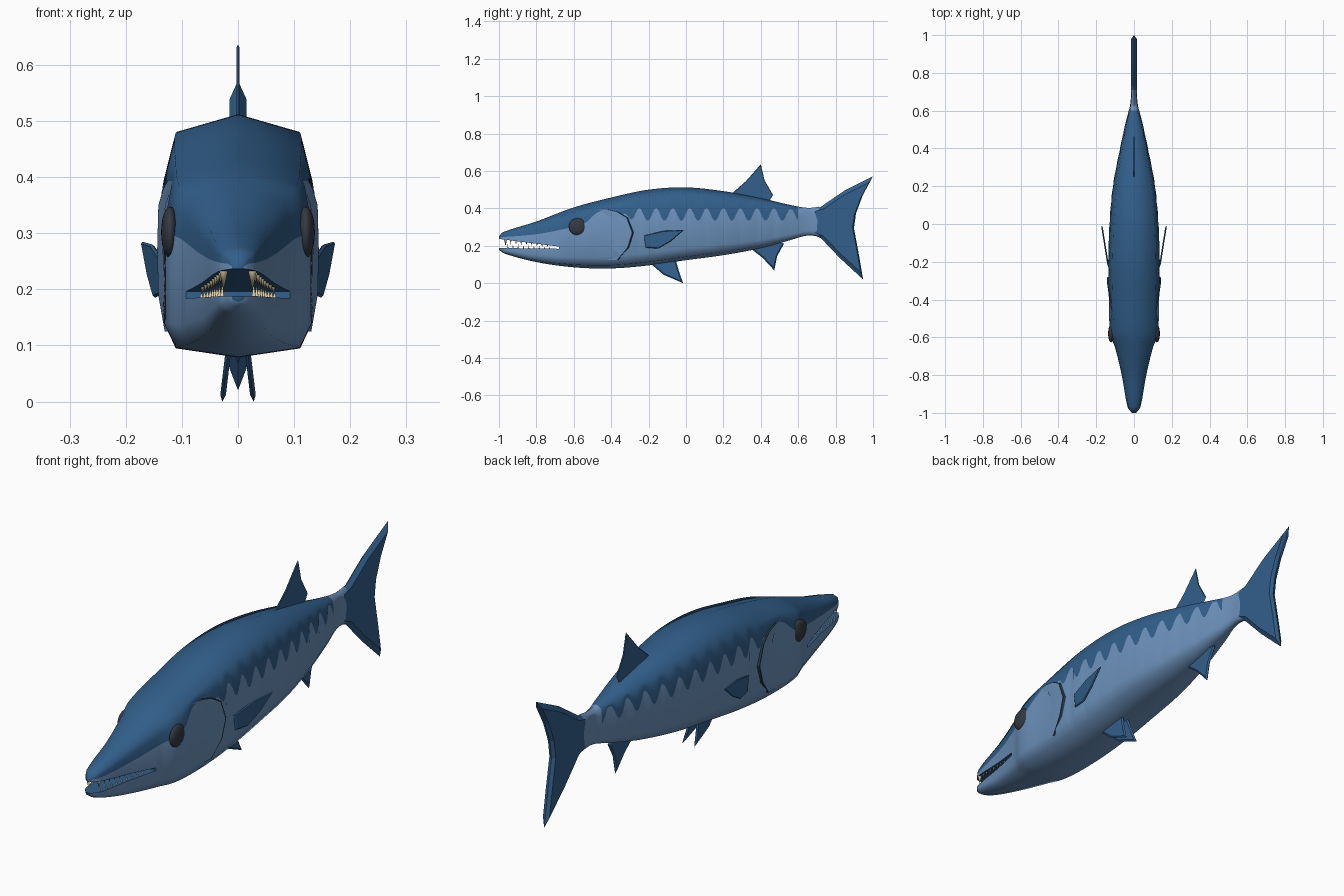
import bpy, bmesh, math
from mathutils import Vector

if "Cube" in bpy.data.objects:
    bpy.data.objects.remove(bpy.data.objects["Cube"], do_unlink=True)


def material(name, colour):
    m = bpy.data.materials.new(name)
    m.use_nodes = True
    rgba = (*colour, 1)
    m.diffuse_color = rgba
    m.node_tree.nodes["Principled BSDF"].inputs["Base Color"].default_value = rgba
    return m


BACK = material("back_blue", (.032, .115, .26))
BELLY = material("belly_blue", (.15, .285, .50))
EYE = material("eye_dark", (.034, .042, .054))
LINE = material("gill_shadow", (.02, .045, .08))
TOOTH = material("tooth_ivory", (.75, .64, .40))


def finish(name, bm, mats, angle=None):
    bmesh.ops.recalc_face_normals(bm, faces=bm.faces)
    mesh = bpy.data.meshes.new(name)
    bm.to_mesh(mesh)
    bm.free()
    for m in mats:
        mesh.materials.append(m)
    ob = bpy.data.objects.new(name, mesh)
    bpy.context.collection.objects.link(ob)
    if angle:
        smooth(ob, angle)
    return ob


def activate(ob):
    bpy.ops.object.select_all(action='DESELECT')
    ob.select_set(True)
    bpy.context.view_layer.objects.active = ob


def smooth(ob, angle):
    activate(ob)
    bpy.ops.object.shade_smooth_by_angle(angle=math.radians(angle))


def curve(keys, u, soft=True):
    """Value at u of a curve through the (u, value) keys."""
    if u <= keys[0][0]:
        return keys[0][1]
    if u >= keys[-1][0]:
        return keys[-1][1]
    i = max(k for k in range(len(keys) - 1) if keys[k][0] <= u)

    def slope(k):
        a, b = keys[max(k - 1, 0)], keys[min(k + 1, len(keys) - 1)]
        return (b[1] - a[1]) / (b[0] - a[0])
    (x0, y0), (x1, y1) = keys[i], keys[i + 1]
    d = x1 - x0
    t = (u - x0) / d
    if not soft:
        return y0 + (y1 - y0) * t
    s = t * t * (3 - 2 * t)
    return (y0 * (1 - s) + y1 * s + d * slope(i) * t * (1 - t) ** 2
            - d * slope(i + 1) * t * t * (1 - t))


# Body profiles along y
TOP = [(-1, .25), (-.98, .272), (-.8, .33), (-.6, .405), (-.4, .458), (-.2, .5),
       (0, .512), (.2, .492), (.4, .455), (.55, .42), (.65, .403), (.72, .41)]
BOTTOM = [(-1, .178), (-.97, .158), (-.8, .113), (-.6, .085), (-.4, .079), (-.2, .095),
          (0, .123), (.2, .15), (.4, .187), (.55, .228), (.65, .255), (.72, .248)]
WIDTH = [(-1, .012), (-.97, .034), (-.8, .066), (-.66, .1), (-.58, .128), (-.4, .136),
         (-.2, .138), (0, .131), (.2, .113), (.4, .075), (.55, .042), (.63, .021), (.72, .014)]
SECTION = [(0, 0), (.045, .82), (.17, .98), (.45, 1), (.7, .985), (.92, .82), (1, 0)]
EDGE = [(-1, .245), (-.8, .262), (-.65, .29), (-.55, .315), (-.46, .385), (-.36, .365)]


def half_width(y, z):
    lo, hi = curve(BOTTOM, y), curve(TOP, y)
    return curve(WIDTH, y) * curve(SECTION, (z - lo) / (hi - lo), False)


def colour_edge(y):
    """Height where the dark back meets the pale side."""
    if y < -.34:
        return curve(EDGE, y)
    fade = min(1, (y + .34) / .06)
    return .367 + fade * .035 * math.cos((y + .25) * math.tau / .09)


# Body lofted in rings, with one edge loop on the colour boundary
bm = bmesh.new()
rings, stations = [], [-1 + .01 * i for i in range(172)]
for y in stations:
    lo, hi = curve(BOTTOM, y), curve(TOP, y)
    f = min(.87, max(.25, (colour_edge(y) - lo) / (hi - lo)))
    half = [(t, curve(WIDTH, y) * curve(SECTION, t, False))
            for t in (1, .92, (f + .92) / 2, f, .17, .045, 0)]
    pts = half + [(t, -w) for t, w in half[-2:0:-1]]
    rings.append([bm.verts.new((w, y, lo + t * (hi - lo))) for t, w in pts])
count = len(rings[0])
for y, a, b in zip(stations, rings, rings[1:]):
    for i in range(count):
        j = (i + 1) % count
        face = bm.faces.new((a[i], a[j], b[j], b[i]))
        face.material_index = 1 if 3 <= i <= 8 or y > .595 else 0
bm.faces.new(rings[0])
bm.faces.new(rings[-1]).material_index = 1
body = finish("body", bm, [BACK, BELLY])


def plate(name, outline, half, shrink=.85, offset=lambda y, z: 0, mat=BACK, angle=None):
    """Plate in the yz plane, thinning to a sharp rim."""
    bm = bmesh.new()
    c = sum((Vector(p) for p in outline), Vector((0, 0))) / len(outline)
    loops = []
    for x, k in ((-half, shrink), (0, 1), (half, shrink)):
        pts = [c + (Vector(p) - c) * k for p in outline]
        loops.append([bm.verts.new((x + offset(*p), *p)) for p in pts])
    n = len(outline)
    for a, b in zip(loops, loops[1:]):
        for i in range(n):
            bm.faces.new((a[i], a[(i + 1) % n], b[(i + 1) % n], b[i]))
    bm.faces.new(loops[0])
    bm.faces.new(loops[-1])
    return finish(name, bm, [mat], angle)


# Open mouth, cut as a wedge
MOUTH_TOP = [(-1.05, .243), (-.68, .196)]
MOUTH_LOW = [(-1.05, .189), (-.68, .184)]
cutter = plate("mouth_cutter", MOUTH_TOP + MOUTH_LOW[::-1], .2, 1)
cutter.hide_render = True
cut = body.modifiers.new("mouth", 'BOOLEAN')
cut.operation, cut.solver, cut.object = 'DIFFERENCE', 'EXACT', cutter
activate(body)
bpy.ops.object.modifier_apply(modifier=cut.name)
bpy.data.objects.remove(cutter, do_unlink=True)
smooth(body, 65)

# Tail and middle fins
plate("tail_fin", [(.67, .395), (.72, .408), (.85, .497), (1, .572), (.945, .47), (.909, .374),
                   (.898, .294), (.925, .15), (.947, .02), (.823, .134), (.72, .242), (.67, .262)],
      .015, .87)
plate("dorsal_fin", [(.24, .475), (.32, .545), (.4, .636), (.42, .55), (.465, .472), (.44, .43)],
      .003, .95)
plate("anal_fin", [(.34, .19), (.41, .135), (.472, .068), (.487, .144), (.524, .212), (.47, .23)],
      .006)

for side, label in ((1, "left"), (-1, "right")):
    # Paired fins
    plate(label + "_pectoral_fin",
          [(-.225, .255), (-.12, .28), (-.01, .285), (-.08, .225), (-.15, .185), (-.215, .19)],
          .004, .92, lambda y, z: side * (.136 + .16 * (y + .225)))
    plate(label + "_pelvic_fin",
          [(-.19, .105), (-.12, .045), (-.015, 0), (-.035, .055), (-.055, .125), (-.12, .135)],
          .005, .85, lambda y, z: side * (.028 - .12 * z))

    # Eye
    bm = bmesh.new()
    bmesh.ops.create_uvsphere(bm, u_segments=20, v_segments=12, radius=1)
    bmesh.ops.scale(bm, vec=(.016, .047, .046), verts=bm.verts)
    bmesh.ops.translate(bm, vec=(side * .121, -.58, .302), verts=bm.verts)
    finish(label + "_eye", bm, [EYE], 60)

    # Gill cover with a raised rear rim
    bm = bmesh.new()
    rows = []
    for y, z in [(-.43, .395), (-.37, .38), (-.32, .35), (-.29, .27), (-.315, .19), (-.37, .125)]:
        rows.append([bm.verts.new((side * (half_width(y + dy, z) + dx), y + dy, z))
                     for dy, dx in ((-.08, -.003), (0, .006), (.006, .006), (.012, -.005))])
    for a, b in zip(rows, rows[1:]):
        for i in range(3):
            face = bm.faces.new((a[i], a[i + 1], b[i + 1], b[i]))
            face.material_index = min(i, 1)
    finish(label + "_gill_cover", bm, [BELLY, LINE], 25)


# Teeth along both jaws
def tooth(bm, x, y, z, radius, height):
    base = bmesh.ops.create_cone(bm, cap_ends=True, segments=8, radius1=radius,
                                 radius2=0, depth=abs(height))["verts"]
    if height < 0:
        bmesh.ops.scale(bm, vec=(1, 1, -1), verts=base)
    bmesh.ops.translate(bm, vec=(x, y, z + height / 2), verts=base)


for name, jaw, sign in (("upper_teeth", MOUTH_TOP, -1), ("lower_teeth", MOUTH_LOW, 1)):
    bm = bmesh.new()
    for i in range(9):
        y = -.965 + .028 * i + (.012 if sign > 0 else 0)
        z = curve(jaw, y, False)
        big = i == 0 and sign < 0
        length = .036 if big else .024 - .0013 * i
        for side in (1, -1):
            tooth(bm, side * (half_width(y, z) * .85 - .004), y, z - sign * .002,
                  .008 if big else .004, sign * length)
    finish(name, bm, [TOOTH], 50)
